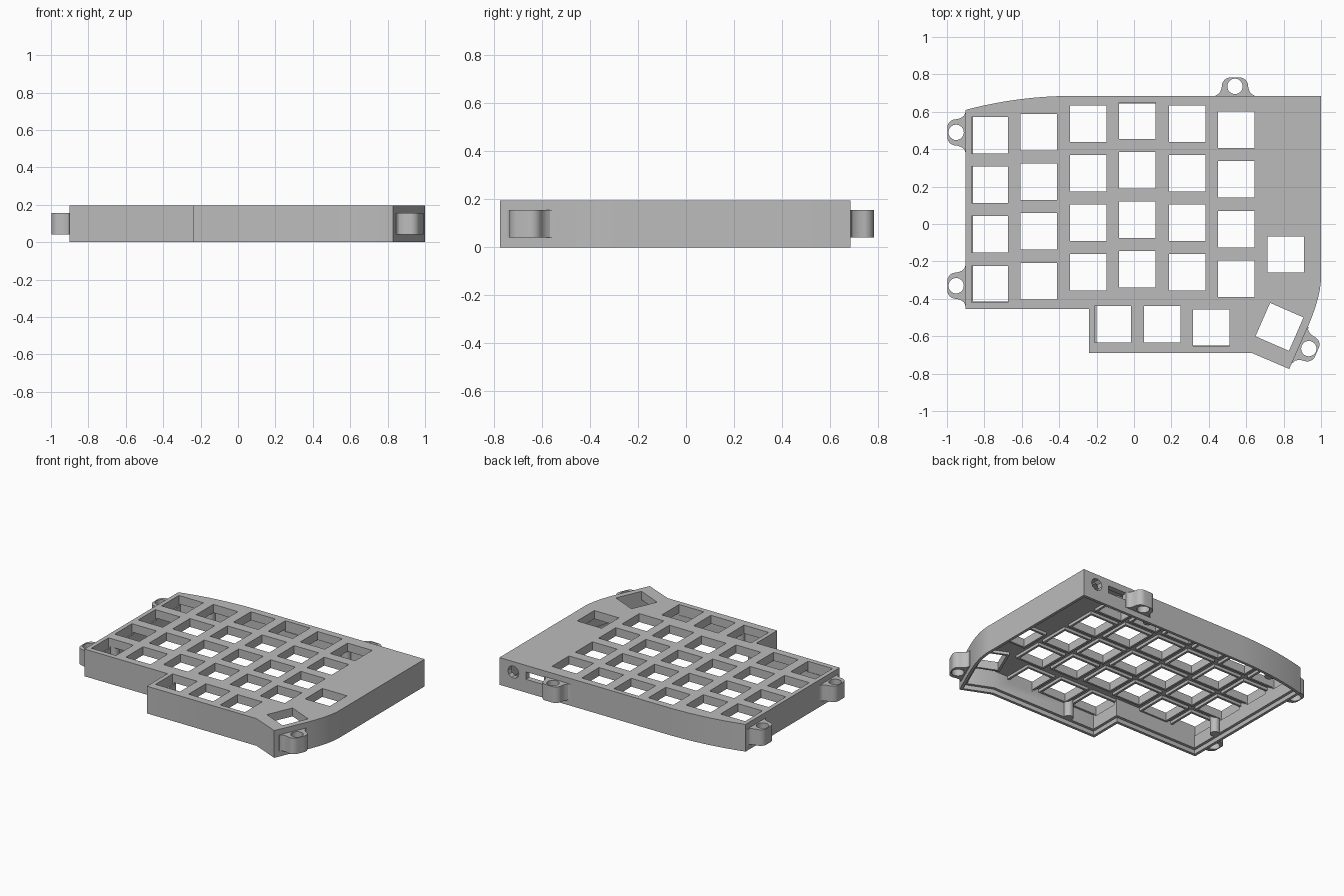
import bpy
import bmesh
from math import sin, cos, pi, radians
from mathutils import Vector, Matrix

if "Cube" in bpy.data.objects:
    bpy.data.objects.remove(bpy.data.objects["Cube"], do_unlink=True)

HEIGHT = 0.195      # case height
PLATE = 0.155       # underside of the key plate
WALL = 0.04
KEY = 0.0975        # half width of a key opening
TILT = radians(-23.6)

grey = bpy.data.materials.new("case grey")
grey.use_nodes = True
grey.diffuse_color = (0.5, 0.5, 0.5, 1)
grey.node_tree.nodes["Principled BSDF"].inputs["Base Color"].default_value = (0.5, 0.5, 0.5, 1)


def prism(name, outlines, z0, z1):
    """Extrude closed, counter-clockwise outlines between two heights."""
    bm = bmesh.new()
    for outline in outlines:
        low = [bm.verts.new((p[0], p[1], z0)) for p in outline]
        high = [bm.verts.new((p[0], p[1], z1)) for p in outline]
        bm.faces.new(low[::-1])
        bm.faces.new(high)
        for i in range(len(low)):
            j = (i + 1) % len(low)
            bm.faces.new((low[i], low[j], high[j], high[i]))
    mesh = bpy.data.meshes.new(name)
    bm.to_mesh(mesh)
    bm.free()
    mesh.materials.append(grey)
    obj = bpy.data.objects.new(name, mesh)
    bpy.context.collection.objects.link(obj)
    return obj


def cut(obj, cutters):
    """Subtract the cutters, then discard them."""
    for cutter in cutters:
        cutter.hide_render = True
        mod = obj.modifiers.new("cut", 'BOOLEAN')
        mod.operation = 'DIFFERENCE'
        mod.solver = 'EXACT'
        mod.object = cutter
    bpy.context.view_layer.update()
    graph = bpy.context.evaluated_depsgraph_get()
    mesh = bpy.data.meshes.new_from_object(obj.evaluated_get(graph))
    obj.modifiers.clear()
    obj.data = mesh
    for cutter in cutters:
        bpy.data.objects.remove(cutter, do_unlink=True)


def bend(a, b, c, steps=14):
    a, b, c = Vector(a), Vector(b), Vector(c)
    ts = [i / steps for i in range(steps + 1)]
    return [a * (1 - t) ** 2 + b * 2 * t * (1 - t) + c * t * t for t in ts]


def inset(points, d):
    """Offset a counter-clockwise outline inward with mitred corners."""
    result = []
    for i, p in enumerate(points):
        e1 = (p - points[i - 1]).normalized()
        e2 = (points[(i + 1) % len(points)] - p).normalized()
        n1, n2 = Vector((-e1.y, e1.x)), Vector((-e2.y, e2.x))
        result.append(p + (n1 + n2) * d / (1 + n1.dot(n2)))
    return result


def circle(x, y, r, n=32):
    return [(x + r * cos(2 * pi * i / n), y + r * sin(2 * pi * i / n)) for i in range(n)]


def square(x, y, half, angle=0):
    turn = Matrix.Rotation(angle, 2)
    corners = ((-1, -1), (1, -1), (1, 1), (-1, 1))
    return [Vector((x, y)) + turn @ (Vector(c) * half) for c in corners]


# Case outline, counter-clockwise
outline = [Vector(p) for p in ((-0.9, -0.455), (-0.24, -0.455), (-0.24, -0.69),
                               (0.63, -0.69), (0.83, -0.775))]
outline += bend((0.925, -0.56), (1.0, -0.39), (1.0, -0.28))
outline.append(Vector((1.0, 0.685)))
outline += bend((-0.32, 0.685), (-0.62, 0.685), (-0.9, 0.61))

# Key positions: staggered columns, one inner key and the thumb row
keys = []
columns = ((-0.772, 0.474), (-0.51, 0.49), (-0.245, 0.537),
           (0.018, 0.553), (0.284, 0.537), (0.546, 0.503))
for x, top in columns:
    keys += [(x, top - 0.265 * row, 0) for row in range(4)]
keys += [(0.812, -0.163, 0), (-0.113, -0.537, 0), (0.15, -0.537, 0),
         (0.414, -0.555, 0), (0.778, -0.55, TILT)]

# Hollow shell with a stepped rim, key openings and two ports in the back
case = prism("case_shell", [outline], 0, HEIGHT)
cavity = prism("cavity_cutter", [inset(outline, WALL)], -0.1, PLATE)
rim = prism("rim_cutter", [inset(outline, 0.02)], -0.1, 0.03)
openings = prism("key_cutter", [square(x, y, KEY, a) for x, y, a in keys], 0.12, 0.3)
usb = prism("usb_cutter", [[(0.64, 0.095), (0.79, 0.095), (0.79, 0.148), (0.64, 0.148)]],
            -0.8, -0.6)
jack = prism("jack_cutter", [circle(0.89, 0.12, 0.044, 10)], -0.8, -0.6)
for port in (usb, jack):
    port.rotation_euler.x = pi / 2
cut(case, [cavity, rim, openings, usb, jack])

# Collars hanging under the plate around each key opening
collars = prism("key_collars", [square(x, y, KEY + 0.016, a) for x, y, a in keys],
                PLATE - 0.02, PLATE + 0.01)
cut(collars, [prism("collar_cutter", [square(x, y, KEY, a) for x, y, a in keys], 0, 0.3)])

# Screw posts against the inside of the walls
posts = ((-0.845, -0.19), (0.018, -0.64), (-0.641, 0.605), (0.415, 0.637))
for i, (x, y) in enumerate(posts):
    prism("screw_post_%d" % (i + 1), [circle(x, y, 0.032, 20)], 0.03, PLATE + 0.01)

# Outer mounting lugs with flared feet
half = [(0.105, -0.01), (0.105, 0.002), (0.09, 0.008), (0.079, 0.022), (0.073, 0.038)]
for i in range(9):
    a = pi / 2 * i / 8
    half.append((0.025 + 0.045 * cos(a), 0.053 + 0.045 * sin(a)))
profile = half + [(-x, y) for x, y in reversed(half)]
lugs = (("lug_back", 0.54, 0.685, 0),
        ("lug_right_upper", -0.9, 0.49, pi / 2),
        ("lug_right_lower", -0.9, -0.33, pi / 2),
        ("lug_left_front", 0.888, -0.646, TILT - pi / 2))
for name, x, y, angle in lugs:
    lug = prism(name, [profile], 0.04, 0.155)
    cut(lug, [prism("lug_cutter", [circle(0, 0.051, 0.041)], 0, 0.3)])
    lug.location = (x, y, 0)
    lug.rotation_euler.z = angle

# Smooth the curves, keep the edges sharp
bpy.ops.object.select_all(action='DESELECT')
for obj in bpy.context.collection.objects:
    if obj.type == 'MESH':
        obj.select_set(True)
        bpy.context.view_layer.objects.active = obj
bpy.ops.object.shade_smooth_by_angle(angle=radians(30))
